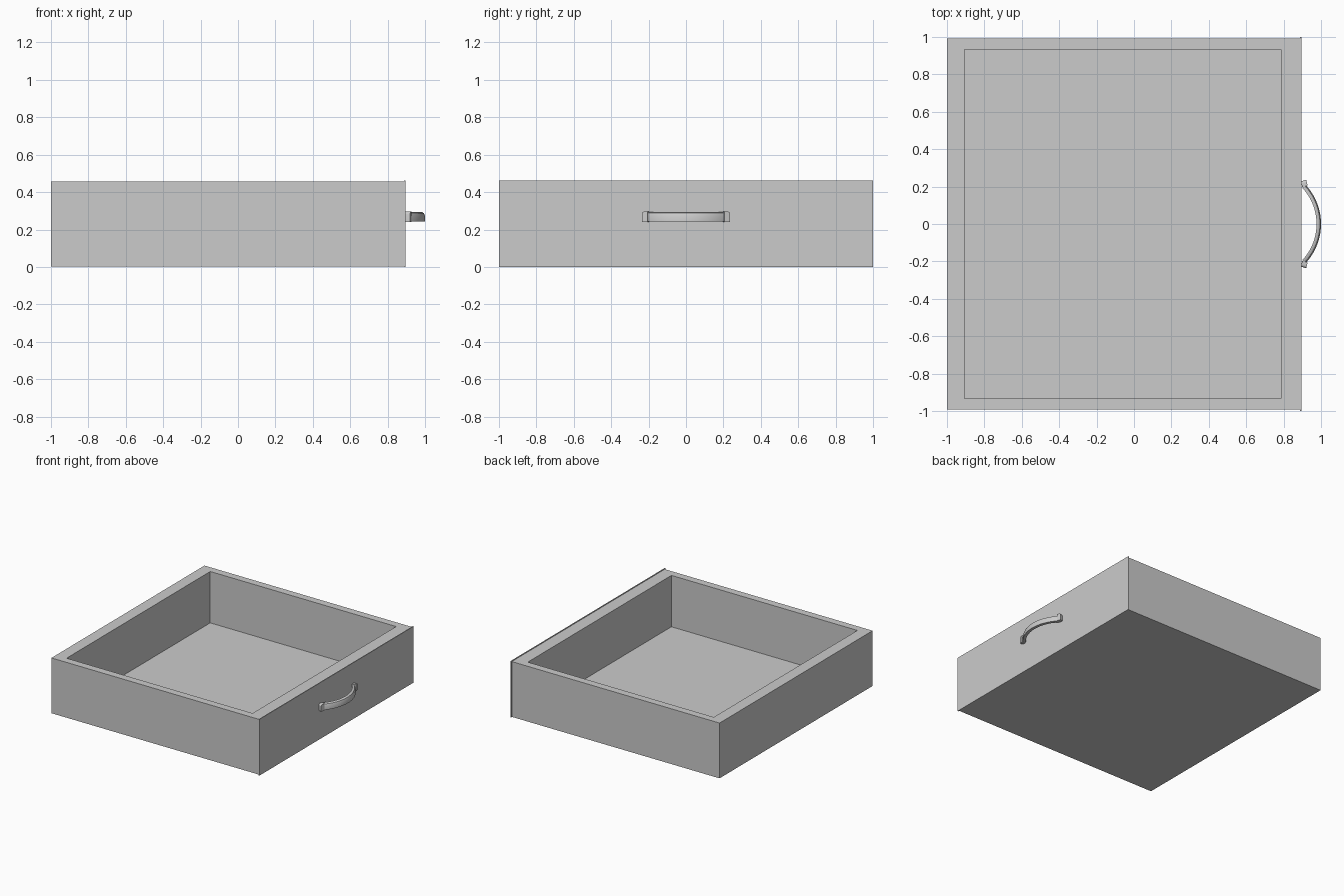
import bpy, bmesh, math
from mathutils import Matrix, Vector

if "Cube" in bpy.data.objects:
    bpy.data.objects.remove(bpy.data.objects["Cube"])

grey = bpy.data.materials.new("plain grey")
grey.use_nodes = True
GREY = (0.6, 0.6, 0.6, 1)
grey.diffuse_color = GREY
grey.node_tree.nodes["Principled BSDF"].inputs["Base Color"].default_value = GREY


def finish(name, bm):
    bmesh.ops.recalc_face_normals(bm, faces=bm.faces)
    mesh = bpy.data.meshes.new(name)
    bm.to_mesh(mesh)
    bm.free()
    mesh.materials.append(grey)
    obj = bpy.data.objects.new(name, mesh)
    bpy.context.collection.objects.link(obj)
    return obj


def box(bm, lo, hi):
    size = Vector(hi) - Vector(lo)
    mid = (Vector(hi) + Vector(lo)) / 2
    return bmesh.ops.create_cube(bm, size=1, matrix=Matrix.Translation(mid) @ Matrix.Diagonal((*size, 1)))


def smooth(obj):
    bpy.ops.object.select_all(action="DESELECT")
    obj.select_set(True)
    bpy.context.view_layer.objects.active = obj
    bpy.ops.object.shade_smooth_by_angle(angle=math.radians(35))


# Open tray: inset the top face of a box and push it down to the floor
bm = bmesh.new()
box(bm, (-1, -0.993, 0.003), (0.888, 0.993, 0.457))
bm.faces.ensure_lookup_table()
top = max(bm.faces, key=lambda f: f.calc_center_median().z)
rim = bmesh.ops.extrude_discrete_faces(bm, faces=[top])["faces"][0]
inner = [-0.905, 0.785]
outer = [v for v in bm.verts if v.co.z > 0.4 and v not in rim.verts]
for v in rim.verts:
    v.co.x = inner[v.co.x > 0]
    v.co.y = math.copysign(0.932, v.co.y)
cavity = bmesh.ops.extrude_discrete_faces(bm, faces=[rim])["faces"][0]
for v in cavity.verts:
    v.co.z = 0.035
finish("drawer_tray", bm)

# Thin face panel, a touch larger than the tray
bm = bmesh.new()
box(bm, (0.888, -1, 0), (0.895, 1, 0.462))
finish("face_panel", bm)

# Bowed grip: a chamfered section swept along an arc
SECTION = [(-0.012, 0.242), (0.012, 0.242), (0.012, 0.272), (0.006, 0.287), (-0.004, 0.293), (-0.012, 0.293)]
RADIUS, CENTRE, STEPS = 0.295, 0.693, 20
HALF = math.radians(43)
bm = bmesh.new()
rings = []
for i in range(STEPS + 1):
    a = HALF * (2 * i / STEPS - 1)
    rings.append([bm.verts.new((CENTRE + (RADIUS + r) * math.cos(a), (RADIUS + r) * math.sin(a), z))
                  for r, z in SECTION])
for r0, r1 in zip(rings, rings[1:]):
    for j in range(len(SECTION)):
        k = (j + 1) % len(SECTION)
        bm.faces.new((r0[j], r0[k], r1[k], r1[j]))
bm.faces.new(rings[0])
bm.faces.new(rings[-1])
smooth(finish("handle_grip", bm))

# Mounting feet with a rounded upper outer corner
for name, side in (("handle_foot_left", 1), ("handle_foot_right", -1)):
    bm = bmesh.new()
    box(bm, (-0.016, -0.016, 0.24), (0.014, 0.016, 0.296))
    edges = [e for e in bm.edges if all(v.co.z > 0.29 and v.co.y > 0 for v in e.verts)]
    bmesh.ops.bevel(bm, geom=edges, offset=0.014, segments=4, profile=0.5, affect="EDGES")
    bmesh.ops.rotate(bm, verts=bm.verts, matrix=Matrix.Rotation(math.radians(15), 3, "Z"))
    bmesh.ops.translate(bm, verts=bm.verts, vec=(0.911, 0.217, 0))
    bmesh.ops.scale(bm, verts=bm.verts, vec=(1, side, 1))
    smooth(finish(name, bm))
